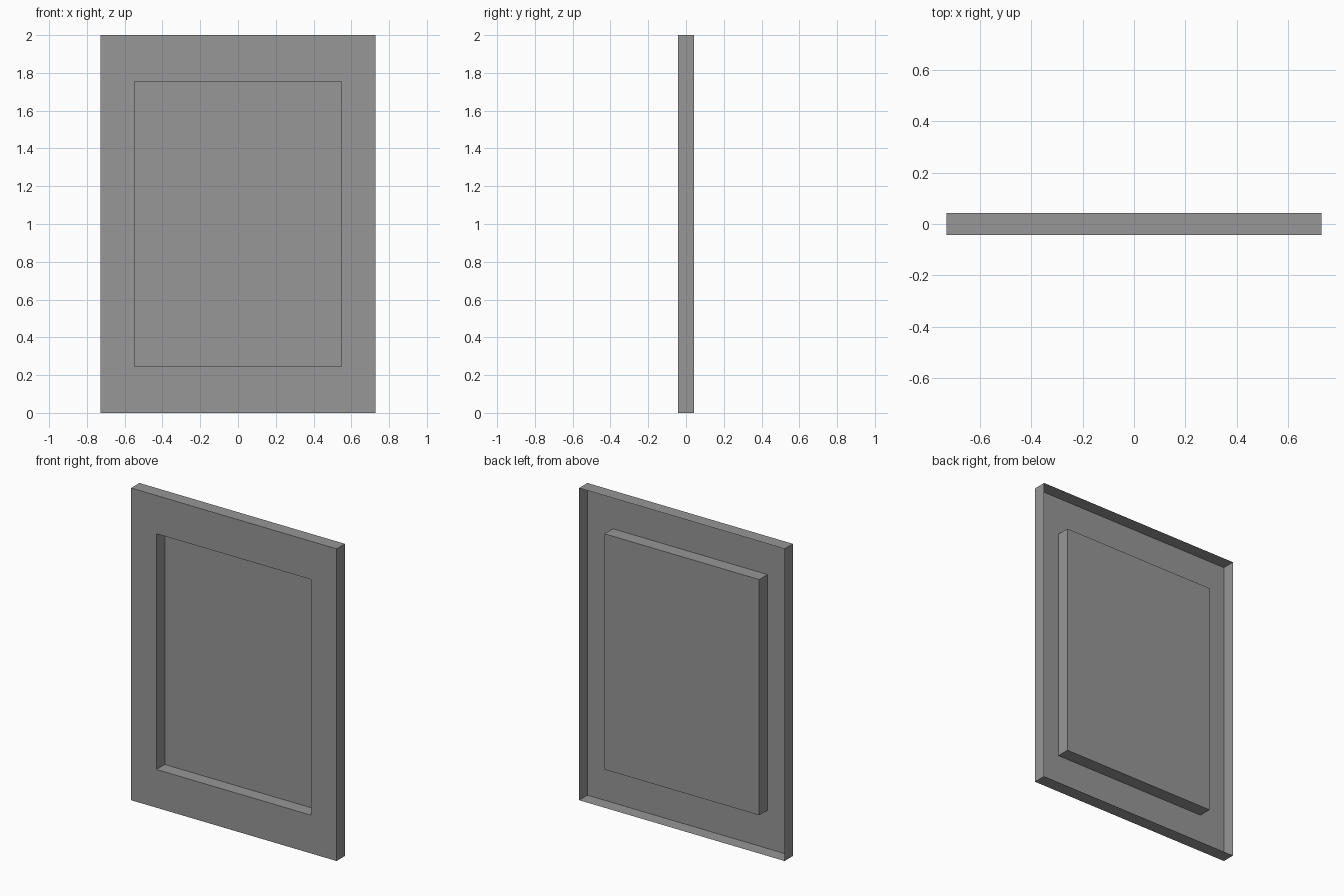
import bpy
import bmesh

cube = bpy.data.objects.get("Cube")
if cube:
    bpy.data.objects.remove(cube)

HALF_W, HEIGHT, HALF_D = 0.728, 2.0, 0.042
SIDE, RAIL = 0.18, 0.245  # frame widths: stiles and rails

grey = bpy.data.materials.new("mid_grey")
grey.use_nodes = True
grey.diffuse_color = (0.31, 0.31, 0.31, 1)
grey.node_tree.nodes["Principled BSDF"].inputs["Base Color"].default_value = grey.diffuse_color

bm = bmesh.new()


def ring(inset_x, inset_z, y):
    """Rectangle of four vertices, counter-clockwise seen from the front."""
    x, lo, hi = HALF_W - inset_x, inset_z, HEIGHT - inset_z
    return [bm.verts.new((px, y, pz)) for px, pz in ((-x, lo), (x, lo), (x, hi), (-x, hi))]


# One thin open-backed sheet: outer rim, front frame, recess walls, recessed panel
loops = [
    ring(0, 0, HALF_D),
    ring(0, 0, -HALF_D),
    ring(SIDE, RAIL, -HALF_D),
    ring(SIDE, RAIL, HALF_D),
]
for outer, inner in zip(loops, loops[1:]):
    for i in range(4):
        j = (i + 1) % 4
        bm.faces.new((outer[i], outer[j], inner[j], inner[i]))
bm.faces.new(loops[-1])

mesh = bpy.data.meshes.new("recessed_panel")
bm.to_mesh(mesh)
bm.free()
mesh.materials.append(grey)
bpy.context.collection.objects.link(bpy.data.objects.new("recessed_panel", mesh))
